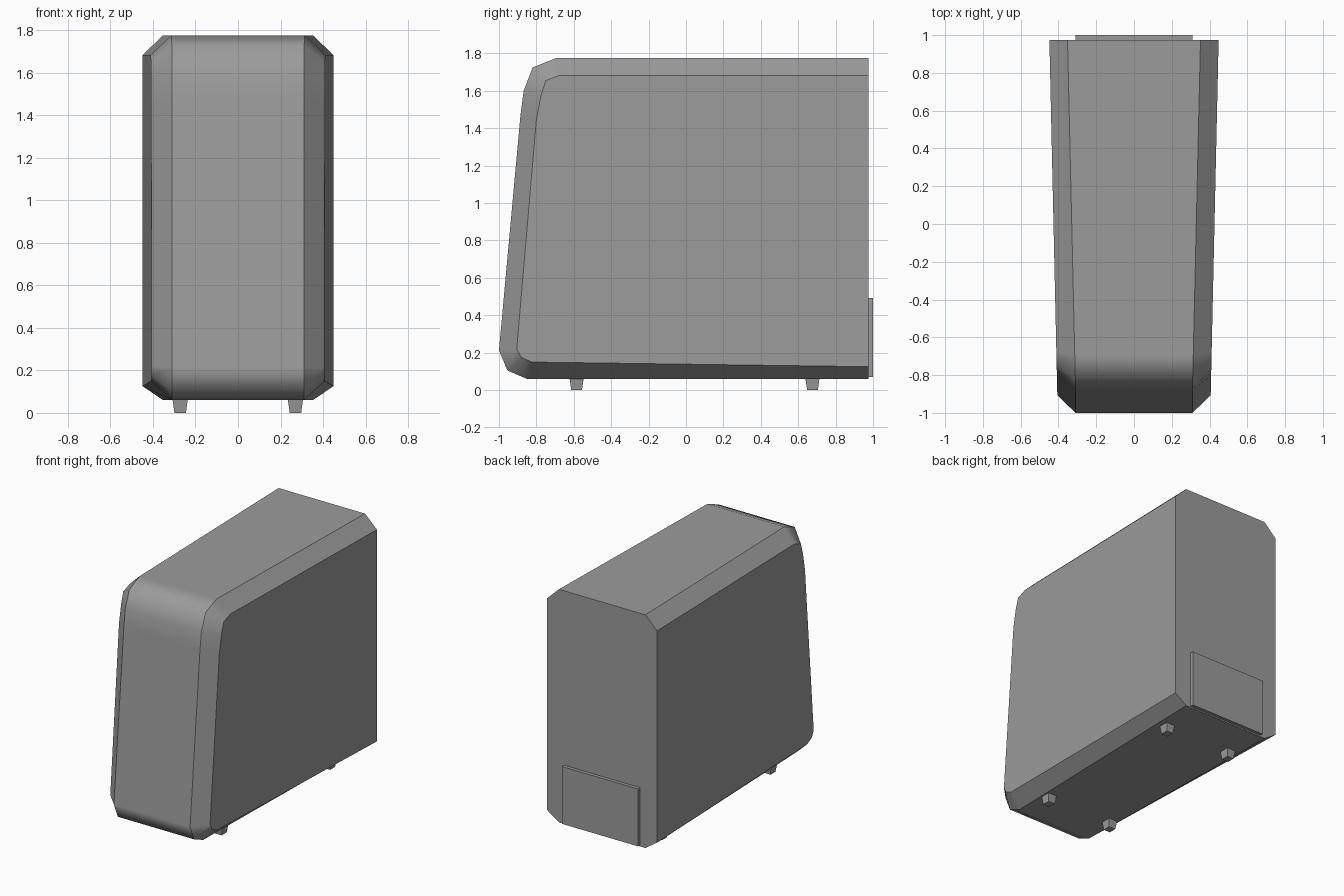
import bpy, bmesh

if "Cube" in bpy.data.objects:
    bpy.data.objects.remove(bpy.data.objects["Cube"])

BACK = 0.975
# side profile (y, z): outer loop bounds the central shell, inner loop bounds the flat side panels
OUTER = [(BACK, 0.06), (-0.85, 0.06), (-0.955, 0.105), (-1.0, 0.213), (-0.885, 1.47),
         (-0.868, 1.60), (-0.82, 1.725), (-0.695, 1.775), (BACK, 1.775)]
INNER = [(BACK, 0.125), (-0.825, 0.15), (-0.88, 0.175), (-0.905, 0.22), (-0.80, 1.445),
         (-0.775, 1.575), (-0.75, 1.655), (-0.675, 1.683), (BACK, 1.683)]

grey = bpy.data.materials.new("dark_grey")
grey.diffuse_color = (0.33, 0.33, 0.33, 1)
grey.use_nodes = True
grey.node_tree.nodes["Principled BSDF"].inputs["Base Color"].default_value = grey.diffuse_color


def finish(bm, name):
    bmesh.ops.recalc_face_normals(bm, faces=bm.faces)
    me = bpy.data.meshes.new(name)
    bm.to_mesh(me)
    bm.free()
    me.materials.append(grey)
    ob = bpy.data.objects.new(name, me)
    bpy.context.collection.objects.link(ob)
    return ob


def block(name, centre, size, taper=1.0):
    """Box whose underside is scaled by taper."""
    bm = bmesh.new()
    bmesh.ops.create_cube(bm, size=1)
    for v in bm.verts:
        k = taper if v.co.z < 0 else 1
        v.co = [centre[i] + v.co[i] * size[i] * (k if i < 2 else 1) for i in range(3)]
    finish(bm, name)


def outer_x(y):
    return 0.31 + 0.042 * max(0, (y + 0.85) / (BACK + 0.85))


def inner_x(y):
    return 0.406 + 0.042 * (y + 0.905) / (BACK + 0.905)


# case: side panel, chamfer, central shell, chamfer, side panel
bm = bmesh.new()
loops = []
for pts, fx, s in ((INNER, inner_x, -1), (OUTER, outer_x, -1), (OUTER, outer_x, 1), (INNER, inner_x, 1)):
    loops.append([bm.verts.new((s * fx(y), y, z)) for y, z in pts])
for a, b in zip(loops, loops[1:]):
    for i in range(len(a) - 1):
        bm.faces.new((a[i], a[i + 1], b[i + 1], b[i]))
bm.faces.new(loops[0])
bm.faces.new(loops[3])
bm.faces.new([l[0] for l in loops] + [l[-1] for l in reversed(loops)])
# bends along the profile are smooth, chamfer borders and back border are sharp
for f in bm.faces:
    f.smooth = True
for e in bm.edges:
    e.smooth = False
for a, b in zip(loops, loops[1:]):
    for i in range(1, len(a) - 1):
        bm.edges.get((a[i], b[i])).smooth = True
case = finish(bm, "case")
weighted = case.modifiers.new("flat_large_faces", 'WEIGHTED_NORMAL')
weighted.keep_sharp = True
weighted.weight = 100

# raised panel on the back
block("back_panel", (0, 0.98, 0.281), (0.62, 0.04, 0.422))

# four tapered square feet
for side, x in (("left", -0.272), ("right", 0.27)):
    for end, y in (("front", -0.585), ("back", 0.676)):
        block(f"{end}_{side}_foot", (x, y, 0.0325), (0.072, 0.076, 0.065), 0.75)
